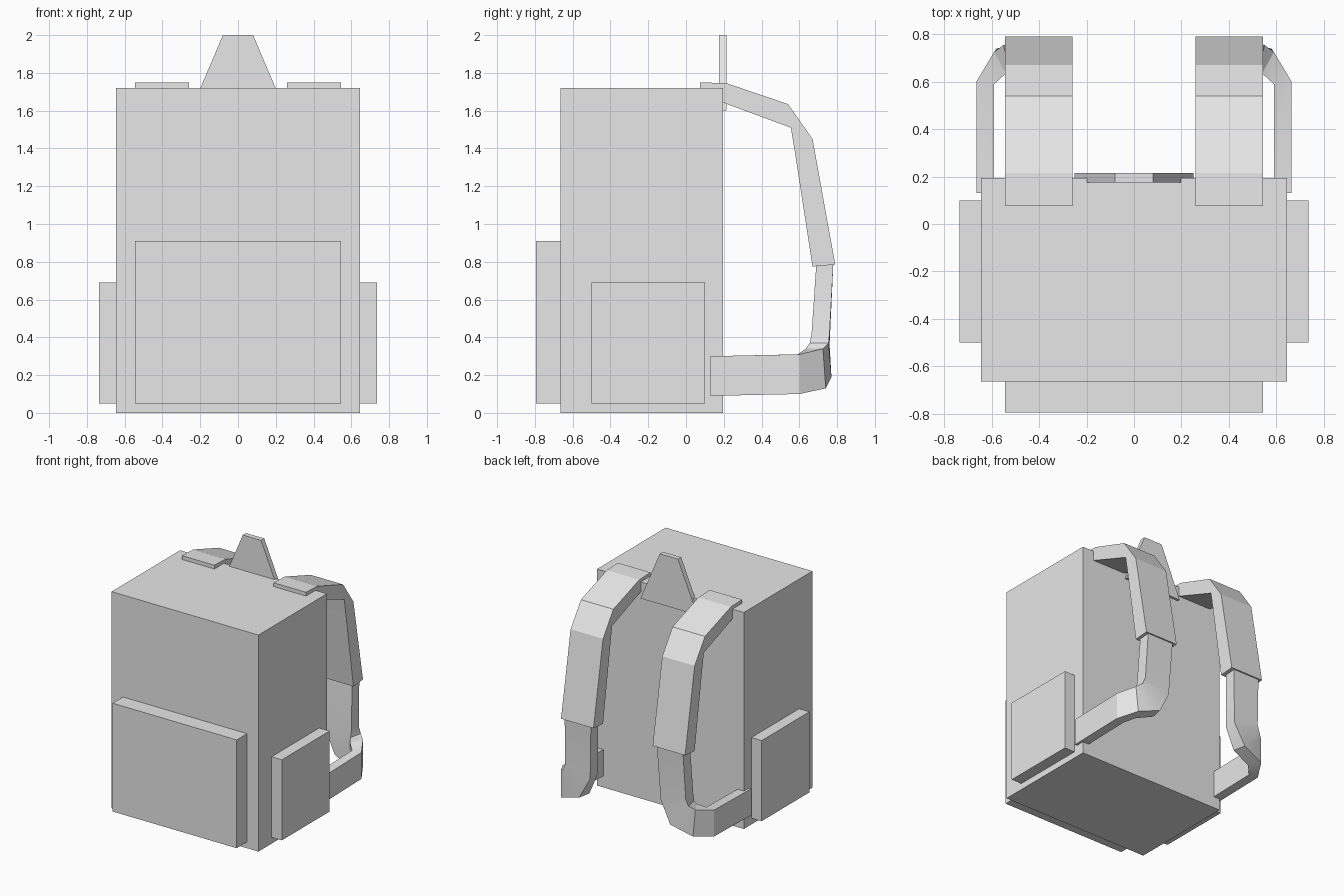
import bpy, bmesh, math
from mathutils import Vector

cube = bpy.data.objects.get("Cube")
if cube:
    bpy.data.objects.remove(cube, do_unlink=True)

# Single fabric colour
fabric = bpy.data.materials.new("grey_fabric")
fabric.use_nodes = True
GREY = (0.8, 0.8, 0.8, 1)
fabric.diffuse_color = GREY
fabric.node_tree.nodes["Principled BSDF"].inputs["Base Color"].default_value = GREY


def finish(name, bm):
    bmesh.ops.recalc_face_normals(bm, faces=bm.faces)
    mesh = bpy.data.meshes.new(name)
    bm.to_mesh(mesh)
    bm.free()
    mesh.materials.append(fabric)
    obj = bpy.data.objects.new(name, mesh)
    bpy.context.collection.objects.link(obj)
    return obj


def loft(name, rings):
    """Skin a closed solid through rings of equal length."""
    bm = bmesh.new()
    loops = [[bm.verts.new(p) for p in ring] for ring in rings]
    n = len(loops[0])
    for low, high in zip(loops, loops[1:]):
        for i in range(n):
            j = (i + 1) % n
            bm.faces.new((low[i], low[j], high[j], high[i]))
    bm.faces.new(loops[0])
    bm.faces.new(loops[-1])
    return finish(name, bm)


def box(name, x0, x1, y0, y1, z0, z1):
    return loft(name, [[(x0, y0, z), (x1, y0, z), (x1, y1, z), (x0, y1, z)]
                       for z in (z0, z1)])


# Main bag and front pocket
box("bag_body", -0.645, 0.645, -0.665, 0.195, 0, 1.72)
box("front_pocket", -0.545, 0.545, -0.795, -0.655, 0.05, 0.91)

# Tapered carry handle, its foot running down the back panel
loft("carry_handle", [[(-w, 0.175, z), (w, 0.175, z), (w, 0.215, z), (-w, 0.215, z)]
                      for w, z in ((0.25, 1.6), (0.08, 2.0))])

# Padded strap: pairs of outer and inner (y, z) points
PAD = [((0.075, 1.75), (0.075, 1.715)),
       ((0.215, 1.745), (0.19, 1.645)),
       ((0.54, 1.635), (0.555, 1.51)),
       ((0.67, 1.45), (0.575, 1.39)),
       ((0.79, 0.785), (0.67, 0.775))]

# Webbing: outer edge, inner edge of the turn, thickness offset
WEB = [((0.29, 0.78, 0.79), (0.52, 0.78, 0.79), (0, -0.09, 0)),
       ((0.31, 0.76, 0.36), (0.53, 0.76, 0.42), (0, -0.095, 0)),
       ((0.40, 0.77, 0.19), (0.55, 0.755, 0.37), (-0.02, -0.1, 0)),
       ((0.58, 0.74, 0.13), (0.59, 0.725, 0.34), (-0.05, -0.09, 0)),
       ((0.665, 0.6, 0.1), (0.665, 0.6, 0.31), (-0.075, -0.01, 0)),
       ((0.665, 0.13, 0.09), (0.665, 0.13, 0.3), (-0.075, 0, 0))]

for side, s in (("left", 1), ("right", -1)):
    box(side + "_side_pocket", *sorted((s * 0.635, s * 0.735)), -0.5, 0.1, 0.05, 0.69)

    loft(side + "_padded_strap",
         [[(s * 0.26, *o), (s * 0.545, *o), (s * 0.545, *i), (s * 0.26, *i)]
          for o, i in PAD])

    rings = []
    for a, b, off in WEB:
        a, b, off = Vector(a), Vector(b), Vector(off)
        rings.append([(s * p.x, p.y, p.z) for p in (a, b, b + off, a + off)])
    web = loft(side + "_lower_strap", rings)
    bpy.ops.object.select_all(action="DESELECT")
    web.select_set(True)
    bpy.context.view_layer.objects.active = web
    bpy.ops.object.shade_smooth_by_angle(angle=math.radians(25))
